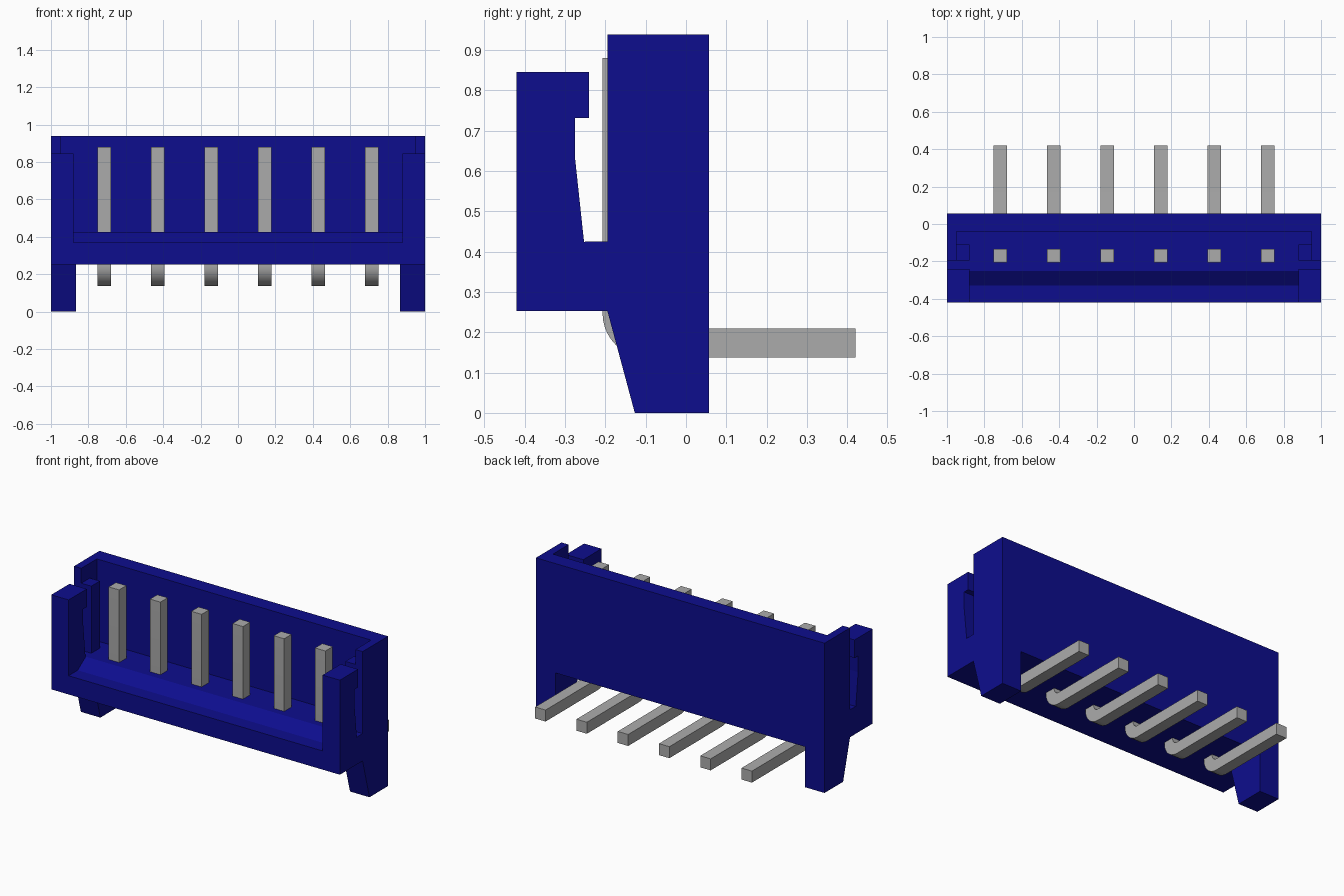
import bpy, bmesh, math

cube = bpy.data.objects.get("Cube")
if cube:
    bpy.data.objects.remove(cube, do_unlink=True)


def material(name, rgb):
    m = bpy.data.materials.new(name)
    m.use_nodes = True
    m.diffuse_color = (*rgb, 1)
    m.node_tree.nodes["Principled BSDF"].inputs["Base Color"].default_value = (*rgb, 1)
    return m


BLUE = material("dark blue plastic", (0.004, 0.004, 0.27))
GREY = material("grey metal", (0.41, 0.41, 0.41))


def extrude_x(name, profile, x0, x1, mat):
    """Solid made from a (y, z) profile extruded from x0 to x1."""
    bm = bmesh.new()
    face = bm.faces.new([bm.verts.new((x0, y, z)) for y, z in profile])
    ext = bmesh.ops.extrude_face_region(bm, geom=[face])
    verts = [v for v in ext["geom"] if isinstance(v, bmesh.types.BMVert)]
    bmesh.ops.translate(bm, verts=verts, vec=(x1 - x0, 0, 0))
    bmesh.ops.recalc_face_normals(bm, faces=bm.faces)
    mesh = bpy.data.meshes.new(name)
    bm.to_mesh(mesh)
    bm.free()
    mesh.materials.append(mat)
    ob = bpy.data.objects.new(name, mesh)
    bpy.context.collection.objects.link(ob)
    return ob


def rect(y0, y1, z0, z1):
    return [(y0, z0), (y1, z0), (y1, z1), (y0, z1)]


BACK, FRONT, FLOOR, UNDER, TOP = 0.057, -0.42, 0.425, 0.253, 0.938

# Base with stepped front lip and the back wall in one profile
housing = extrude_x("housing", [
    (FRONT, UNDER), (BACK, UNDER), (BACK, TOP), (-0.04, TOP), (-0.04, FLOOR),
    (-0.25, FLOOR), (-0.33, 0.37), (FRONT, 0.37)], -1, 1, BLUE)

# Profiles of the parts repeated at both ends: (profile, inner x, outer x)
arm = [(FRONT, UNDER), (-0.253, UNDER), (-0.253, FLOOR), (-0.275, 0.63),
       (-0.275, 0.732), (-0.24, 0.732), (-0.24, 0.845), (FRONT, 0.845)]
leg = [(-0.127, 0), (BACK, 0), (BACK, 0.3), (-0.195, 0.3), (-0.195, UNDER)]
end_parts = [
    ("latch_arm", arm, 0.88, 1.0),
    ("foot", leg, 0.865, 1.0),
    ("end_wall", rect(-0.195, BACK, 0.3, TOP), 0.95, 1.0),
    ("guide_rib", rect(-0.195, -0.11, 0.3, 0.845), 0.88, 0.98),
]

# Fuse the end parts into the housing
for side in (-1, 1):
    for name, profile, x0, x1 in end_parts:
        part = extrude_x(name, profile, side * x0, side * x1, BLUE)
        mod = housing.modifiers.new(name, 'BOOLEAN')
        mod.operation = 'UNION'
        mod.solver = 'EXACT'
        mod.object = part
        bpy.context.view_layer.objects.active = housing
        bpy.ops.object.modifier_apply(modifier=mod.name)
        bpy.data.objects.remove(part, do_unlink=True)

# Right-angle pins with a rounded bend
W, R = 0.072, 0.11
Y0, Z0 = -0.207, 0.137
cy, cz = Y0 + R, Z0 + R


def arc(radius, steps=10):
    return [(cy - radius * math.cos(a), cz - radius * math.sin(a))
            for a in (i * math.pi / 2 / steps for i in range(steps + 1))]


pin_profile = ([(Y0, 0.88)] + arc(R) + [(0.42, Z0), (0.42, Z0 + W)]
               + arc(R - W)[::-1] + [(Y0 + W, 0.88)])
for i in range(6):
    x = (i - 2.5) * 0.286
    pin = extrude_x(f"pin_{i + 1}", pin_profile, x - W / 2, x + W / 2, GREY)
    bpy.ops.object.select_all(action='DESELECT')
    pin.select_set(True)
    bpy.context.view_layer.objects.active = pin
    bpy.ops.object.shade_smooth_by_angle(angle=math.radians(30))
